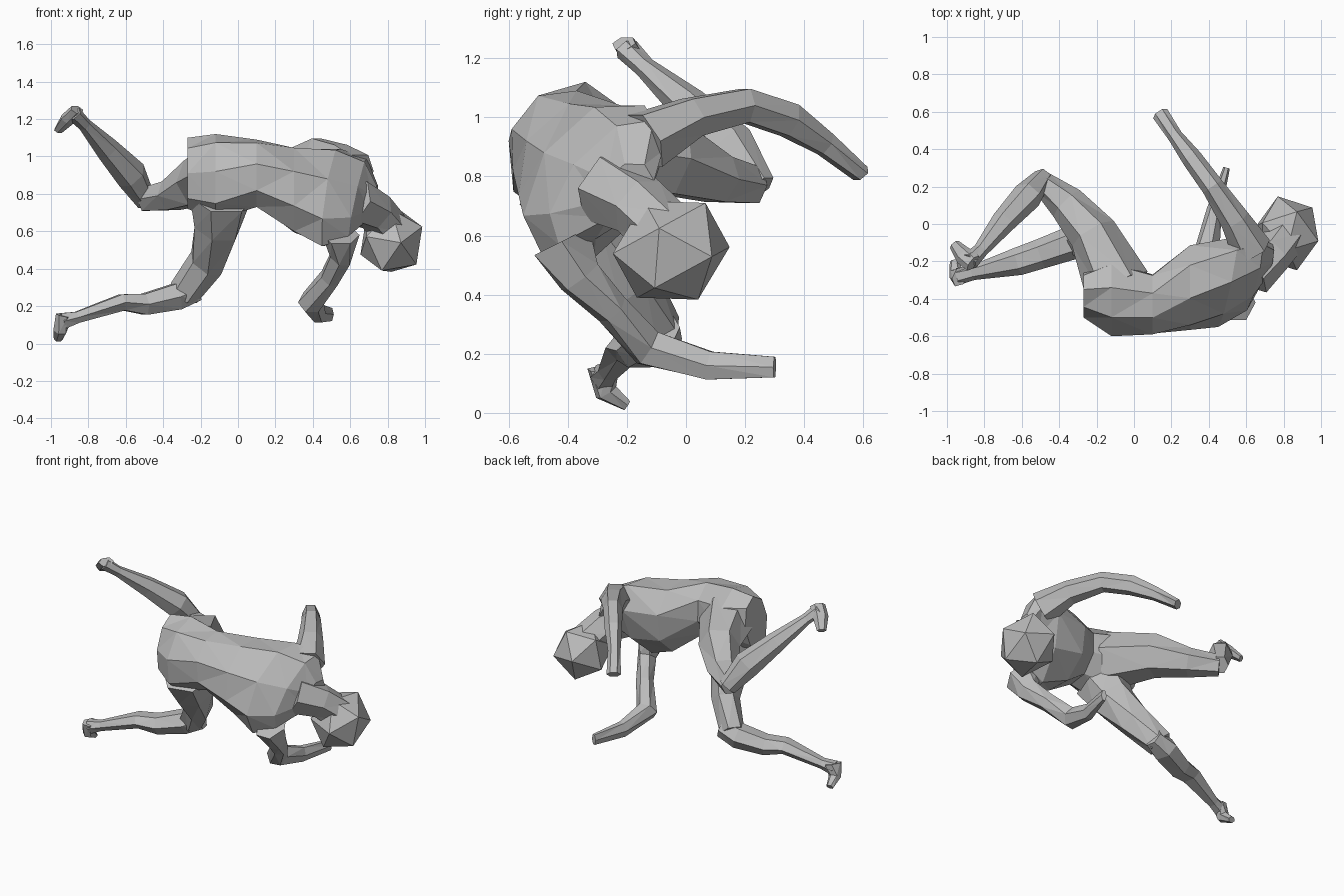
import bpy, bmesh, math
from mathutils import Vector, Matrix

cube = bpy.data.objects.get("Cube")
if cube:
    bpy.data.objects.remove(cube)

GREY = (0.5, 0.5, 0.5, 1)
clay = bpy.data.materials.new("clay grey")
clay.use_nodes = True
clay.diffuse_color = GREY
clay.node_tree.nodes["Principled BSDF"].inputs["Base Color"].default_value = GREY


def finish(name, bm):
    bmesh.ops.recalc_face_normals(bm, faces=bm.faces)
    mesh = bpy.data.meshes.new(name)
    bm.to_mesh(mesh)
    bm.free()
    mesh.materials.append(clay)
    obj = bpy.data.objects.new(name, mesh)
    bpy.context.collection.objects.link(obj)


def loft(name, sections, sides):
    """Skin elliptical sections given as (centre, half-axis, half-axis)."""
    bm = bmesh.new()
    rings = []
    for c, u, v in sections:
        angles = [math.tau * i / sides for i in range(sides)]
        rings.append([bm.verts.new(c + u * math.cos(a) + v * math.sin(a)) for a in angles])
    for a, b in zip(rings, rings[1:]):
        for i in range(sides):
            j = (i + 1) % sides
            bm.faces.new((a[i], a[j], b[j], b[i]))
    for ring in (rings[0], rings[-1]):
        bm.faces.new(ring)
    bmesh.ops.triangulate(bm, faces=bm.faces)
    finish(name, bm)


def limb(name, path, sides=6):
    """Tube through (x, y, z, side radius, upper radius) points."""
    pts = [Vector(p[:3]) for p in path]
    sections = []
    for i, p in enumerate(path):
        t = (pts[min(i + 1, len(pts) - 1)] - pts[max(i - 1, 0)]).normalized()
        side = t.cross(Vector((0, 0, 1))).normalized()
        up = side.cross(t)
        sections.append((pts[i], side * p[3], up * p[4]))
    loft(name, sections, sides)


# Torso: hips to neck, each section tilted with the twist of the spine
torso = [
    ((-.27, -.38, .91), (0, .03, .19), (0, .12, 0)),
    ((-.12, -.40, .89), (0, .06, .23), (0, .20, -.03)),
    ((.10, -.43, .91), (0, .06, .18), (0, .16, -.05)),
    ((.30, -.34, .82), (0, .12, .22), (0, .20, -.10)),
    ((.50, -.31, .78), (.05, .17, .26), (.02, .17, -.10)),
    ((.64, -.27, .78), (.05, .16, .21), (0, .11, -.06)),
    ((.72, -.20, .75), (.03, .06, .09), (0, .07, -.04)),
]
loft("torso", [tuple(map(Vector, s)) for s in torso], 8)

# Neck and head
limb("neck", [(.62, -.27, .76, .13, .13), (.74, -.16, .70, .11, .11), (.82, -.06, .60, .11, .11)])
bm = bmesh.new()
bmesh.ops.create_icosphere(bm, subdivisions=1, radius=1, matrix=(
    Matrix.Translation((.82, -.05, .55)) @ Matrix.Rotation(.5, 4, "X")
    @ Matrix.Diagonal((.185, .21, .19, 1))))
finish("head", bm)

# Raised arm, swept back
limb("raised_arm", [
    (.63, -.14, .92, .11, .11), (.54, .02, 1.0, .08, .075), (.42, .20, 1.04, .06, .065),
    (.31, .35, .99, .055, .065), (.22, .47, .91, .04, .045), (.14, .59, .81, .045, .03)])

# Lowered arm, forearm reaching under the chest
limb("lowered_arm", [
    (.55, -.42, .58, .10, .12), (.55, -.36, .46, .06, .08), (.49, -.25, .35, .055, .06),
    (.39, -.13, .22, .07, .07), (.43, .08, .16, .04, .055), (.495, .30, .155, .018, .04)])

# Standing leg
limb("standing_thigh", [
    (-.09, -.42, .78, .17, .17), (-.11, -.33, .62, .13, .14), (-.17, -.19, .43, .09, .11),
    (-.29, -.09, .27, .08, .09)])
limb("standing_shin", [
    (-.22, -.08, .29, .06, .07), (-.33, -.10, .25, .09, .08), (-.50, -.16, .21, .08, .065),
    (-.62, -.20, .22, .075, .05), (-.86, -.26, .14, .04, .035), (-.94, -.28, .12, .045, .05)])
limb("standing_foot", [
    (-.93, -.28, .15, .06, .04), (-.95, -.27, .07, .04, .04), (-.96, -.20, .025, .025, .02)])

# Lifted leg
limb("lifted_thigh", [
    (-.09, -.33, .90, .18, .18), (-.22, -.05, .86, .13, .14), (-.36, .11, .79, .10, .09),
    (-.50, .23, .77, .06, .07)])
limb("lifted_shin", [
    (-.49, .25, .76, .05, .06), (-.57, .15, .90, .08, .09), (-.70, .01, 1.04, .065, .065),
    (-.82, -.14, 1.17, .04, .035), (-.88, -.20, 1.23, .05, .04)])
limb("lifted_foot", [
    (-.86, -.21, 1.25, .05, .03), (-.91, -.17, 1.20, .05, .035), (-.96, -.11, 1.14, .03, .02)])
